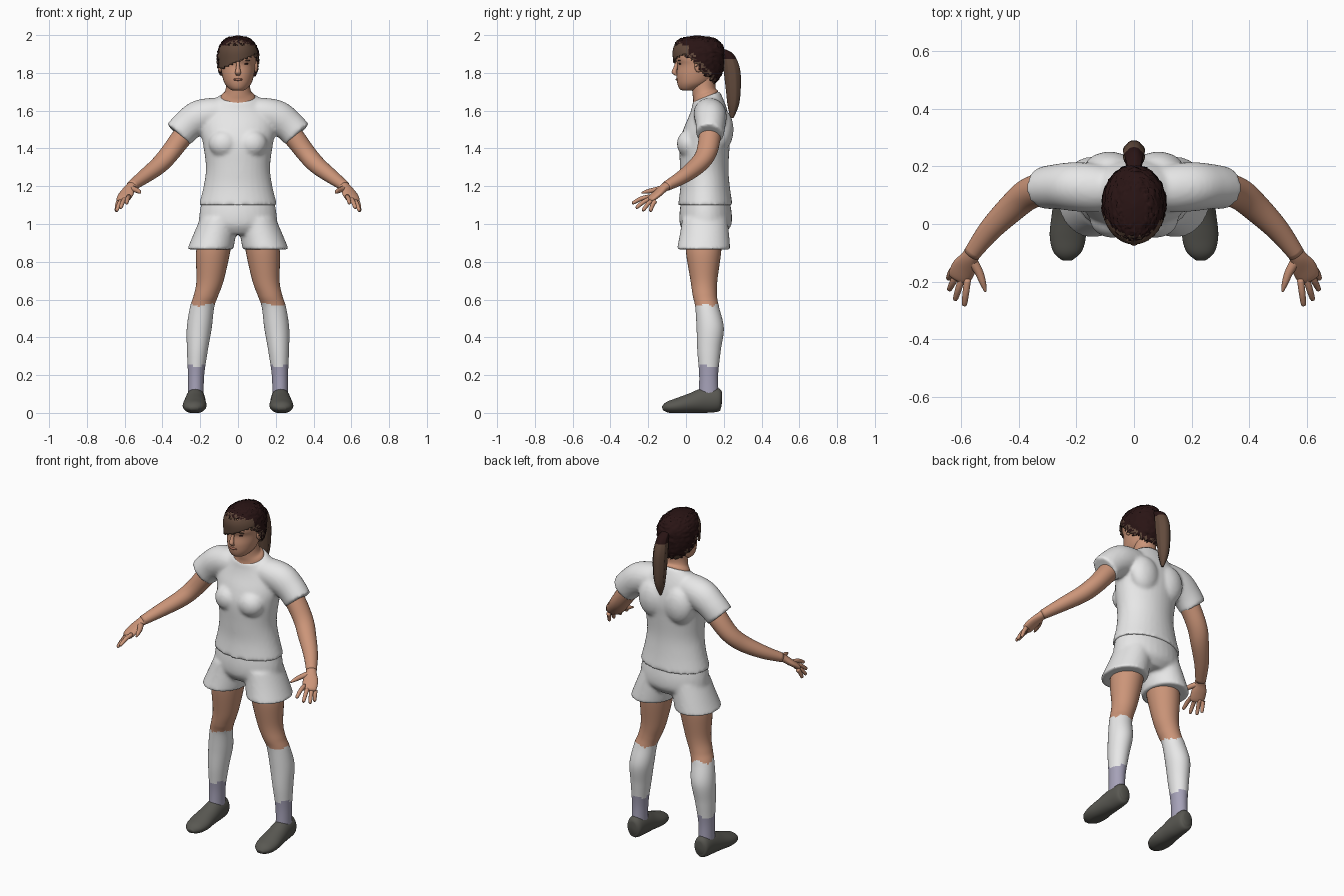
import bpy, bmesh, math, random
from mathutils import Vector, Matrix

random.seed(4)
if "Cube" in bpy.data.objects:
    bpy.data.objects.remove(bpy.data.objects["Cube"])


def material(name, *rgb):
    m = bpy.data.materials.new(name)
    m.use_nodes = True
    m.diffuse_color = (*rgb, 1)
    m.node_tree.nodes["Principled BSDF"].inputs["Base Color"].default_value = (*rgb, 1)
    return m


SKIN = material("skin", .60, .30, .19)
WHITE = material("white cloth", .80, .80, .80)
LAVENDER = material("lavender sock", .38, .36, .48)
SHOE = material("dark grey shoe", .10, .098, .085)
DARK = material("dark hair", .022, .007, .007)
BROWN = material("brown hair", .12, .068, .045)
LIP = material("lip", .42, .17, .11)


def catmull(a, b, c, d, t):
    return [.5 * (2*q + (r-p)*t + (2*p - 5*q + 4*r - s)*t*t + (3*q - p - 3*r + s)*t**3)
            for p, q, r, s in zip(a, b, c, d)]


def loft(bm, stations, side=1, seg=32, sub=5, upright=False):
    """Stations are x, y, z, radius across, radius deep, tilt; rings are level when upright."""
    st = [tuple(s) + (0,) * (6 - len(s)) for s in stations]
    pts = []
    for i in range(len(st) - 1):
        quad = st[max(i-1, 0)], st[i], st[i+1], st[min(i+2, len(st)-1)]
        pts += [catmull(*quad, k / sub) for k in range(sub)]
    pts.append(st[-1])
    rings = []
    for i, p in enumerate(pts):
        c, u, v = Vector(p[:3]), Vector((1, 0, p[5] * 0)), Vector((0, 1, p[5]))
        if not upright:
            t = Vector(pts[min(i+1, len(pts)-1)][:3]) - Vector(pts[max(i-1, 0)][:3])
            u = t.cross(Vector((0, 0, 1))).normalized()
            v = u.cross(t).normalized()
        ring = []
        for k in range(seg):
            a = math.tau * k / seg
            q = c + u * max(p[3], .002) * math.cos(a) + v * max(p[4], .002) * math.sin(a)
            ring.append(bm.verts.new((q.x * side, q.y, q.z)))
        rings.append(ring)
    for r, s in zip(rings, rings[1:]):
        for k in range(seg):
            n = (k + 1) % seg
            bm.faces.new((r[k], r[n], s[n], s[k]))
    bm.faces.new(rings[0])
    bm.faces.new(rings[-1])


def slices(rows):
    """Turn rows of z, half width, front y, back y, tilt into stations."""
    return [(0, (r[2]+r[3])/2, r[0], r[1], (r[3]-r[2])/2, *r[4:]) for r in rows]


def ball(bm, centre, radii):
    mat = Matrix.Translation(centre) @ Matrix.Diagonal((*radii, 1))
    bmesh.ops.create_uvsphere(bm, u_segments=20, v_segments=12, radius=1, matrix=mat)


def finish(name, bm, mats, rule=None, voxel=0):
    bmesh.ops.recalc_face_normals(bm, faces=bm.faces[:])
    for f in bm.faces:
        f.smooth = True
        if rule:
            f.material_index = rule(f.calc_center_median())
    me = bpy.data.meshes.new(name)
    bm.to_mesh(me)
    bm.free()
    for m in mats:
        me.materials.append(m)
    ob = bpy.data.objects.new(name, me)
    bpy.context.collection.objects.link(ob)
    if voxel:
        mod = ob.modifiers.new("fuse", "REMESH")
        mod.mode, mod.voxel_size, mod.use_smooth_shade = "VOXEL", voxel, True
        mod = ob.modifiers.new("soften", "SMOOTH")
        mod.factor, mod.iterations = .5, 6
    return ob


# Shirt: torso, chest and sleeves fused into one cloth
bm = bmesh.new()
loft(bm, slices([(1.10, .208, -.042, .247), (1.2, .182, -.03, .232), (1.3, .17, -.032, .225),
                 (1.42, .185, -.035, .232), (1.5, .2, -.015, .237), (1.58, .19, .015, .222, .1),
                 (1.635, .15, .03, .2, .25), (1.675, .1, .035, .178, .4)]), upright=True)
for s in (1, -1):
    ball(bm, (s*.075, .02, 1.425), (.08, .069, .075))
    ball(bm, (s*.085, .19, 1.5), (.09, .062, .11))
    loft(bm, [(.06, .12, 1.59, .075, .075), (.14, .125, 1.585, .085, .083),
              (.21, .13, 1.563, .085, .09), (.27, .13, 1.52, .078, .084),
              (.315, .125, 1.473, .074, .082)], s)
finish("shirt", bm, [WHITE], voxel=.01)

# Shorts: hips and two flared legs
bm = bmesh.new()
loft(bm, slices([(1.13, .19, -.025, .23), (1.05, .205, -.035, .243), (.99, .2, -.03, .238),
                 (.945, .13, .0, .2)]), upright=True)
for s in (1, -1):
    loft(bm, [(.1, .1, 1.03, .1, .12), (.122, .098, .95, .112, .13),
              (.147, .093, .865, .123, .142)], s, upright=True)
finish("shorts", bm, [WHITE], voxel=.01)


def leg_colour(c):
    a = math.atan2(c.y - .12, abs(c.x) - .21)
    z = c.z + .008 * math.sin(3 * a) + random.uniform(-.005, .005)
    return 0 if z > .572 else 1 if z > .25 else 2


for s, word in ((1, "left"), (-1, "right")):
    # Leg with long sock
    bm = bmesh.new()
    loft(bm, [(.115, .095, .95, .085, .095), (.132, .093, .85, .09, .093),
              (.148, .095, .7, .072, .071), (.17, .1, .62, .065, .064),
              (.19, .112, .56, .064, .063), (.205, .128, .45, .066, .072),
              (.215, .122, .33, .055, .062), (.222, .12, .2, .043, .05),
              (.224, .12, .09, .042, .053)], s, sub=9, upright=True)
    finish(word + "_leg", bm, [SKIN, WHITE, LAVENDER], leg_colour)

    # Shoe, flattened underneath
    bm = bmesh.new()
    loft(bm, [(.224, .19, .07, .025, .035), (.224, .172, .07, .045, .062),
              (.225, .1, .066, .052, .066), (.228, .03, .052, .058, .053),
              (.23, -.04, .038, .063, .042), (.232, -.095, .03, .05, .03),
              (.232, -.124, .022, .02, .012)], s)
    for v in bm.verts:
        v.co.z = max(v.co.z, .012 * (v.co.y < -.1) if v.co.y < -.115 else 0)
    finish(word + "_shoe", bm, [SHOE])

    # Arm
    bm = bmesh.new()
    loft(bm, [(.22, .13, 1.55, .06, .06), (.3, .125, 1.455, .058, .055),
              (.365, .105, 1.37, .055, .05), (.42, .06, 1.31, .05, .046),
              (.5, -.02, 1.248, .04, .037), (.565, -.105, 1.2, .029, .026)], s)
    # Palm
    loft(bm, [(.55, -.085, 1.21, .03, .026), (.57, -.115, 1.193, .03, .022),
              (.59, -.15, 1.162, .042, .019), (.607, -.185, 1.133, .04, .016),
              (.612, -.195, 1.125, .03, .008)], s, seg=20)
    # Fingers and thumb
    for i, tip in enumerate([(.59, -.285, 1.11), (.622, -.265, 1.085),
                             (.643, -.23, 1.07), (.645, -.19, 1.067)]):
        base = Vector((.578, -.19, 1.145)).lerp(Vector((.632, -.163, 1.122)), i / 3)
        tip = Vector(tip)
        mid = base.lerp(tip, .5) + Vector((0, 0, .007))
        near = base.lerp(tip, .93)
        loft(bm, [(*base, .012, .012), (*mid, .0115, .0115), (*near, .009, .009),
                  (*tip, .003, .003)], s, seg=12, sub=3)
    loft(bm, [(.567, -.12, 1.19, .018, .016), (.54, -.165, 1.18, .015, .014),
              (.525, -.205, 1.172, .011, .011), (.516, -.235, 1.165, .004, .004)], s, seg=12)
    finish(word + "_arm", bm, [SKIN])

    # Eye, brow and ear
    bm = bmesh.new()
    ball(bm, (s*.04, -.031, 1.848), (.015, .008, .005))
    finish(word + "_eye", bm, [DARK])
    bm = bmesh.new()
    ball(bm, (s*.042, -.034, 1.866), (.021, .009, .004))
    finish(word + "_brow", bm, [BROWN])
    bm = bmesh.new()
    ball(bm, (s*.094, .065, 1.835), (.012, .02, .032))
    finish(word + "_ear", bm, [SKIN])

# Neck
bm = bmesh.new()
loft(bm, slices([(1.62, .1, .03, .17, .35), (1.676, .09, .038, .17, .4),
                 (1.7, .07, .035, .158, .25), (1.74, .062, .03, .155), (1.8, .062, .03, .16)]),
     upright=True)
finish("neck", bm, [SKIN])

# Head with nose
bm = bmesh.new()
loft(bm, slices([(1.706, .025, -.015, .04), (1.715, .045, -.034, .07), (1.745, .071, -.046, .125),
                 (1.79, .085, -.05, .16), (1.84, .092, -.045, .18), (1.875, .096, -.056, .185),
                 (1.92, .095, -.052, .185), (1.96, .07, -.025, .155), (1.98, .03, .03, .1)]),
     upright=True)
loft(bm, [(0, -.043, 1.865, .008, .01), (0, -.055, 1.83, .01, .011), (0, -.062, 1.802, .015, .014),
          (0, -.05, 1.786, .01, .008)], seg=16, upright=True)
finish("head", bm, [SKIN])
bm = bmesh.new()
ball(bm, (0, -.045, 1.765), (.025, .011, .007))
finish("mouth", bm, [LIP])

# Cropped hair with a swept fringe
bm = bmesh.new()
loft(bm, slices([(1.74, .07, -.05, .15), (1.79, .1, -.06, .187), (1.86, .111, -.068, .203),
                 (1.92, .107, -.07, .203), (1.965, .083, -.05, .178), (1.987, .052, -.015, .135),
                 (1.998, .005, .05, .07)]), seg=64, sub=8, upright=True)


def fringe(c):
    return c.y < .015 and 1.86 + .4 * c.x < c.z < 1.945


cut = []
for f in bm.faces:
    c = f.calc_center_median()
    if not fringe(c) and c.z < 1.895 - c.y + random.uniform(-.012, .012):
        cut.append(f)
bmesh.ops.delete(bm, geom=cut, context="FACES")
for v in bm.verts:
    if not fringe(v.co) and v.co.z < 1.99:
        v.co += Vector([random.uniform(-.004, .004) for _ in range(3)])


def hair_colour(c):
    edge = c.z < 1.935 - c.y and random.random() < .5
    return 1 if fringe(c) or edge else 0


hair = finish("hair", bm, [DARK, BROWN], hair_colour)
hair.modifiers.new("thickness", "SOLIDIFY").thickness = .01

# Ponytail, ridged like strands
bm = bmesh.new()
loft(bm, [(0, .185, 1.925, .022, .025), (0, .222, 1.895, .032, .033), (0, .242, 1.82, .04, .044),
          (0, .25, 1.72, .038, .04), (0, .25, 1.63, .028, .03), (0, .243, 1.56, .006, .008)],
     seg=24, sub=6, upright=True)
for i, v in enumerate(bm.verts):
    if i % 3 == 0:
        v.co.x *= .86
finish("ponytail", bm, [DARK, BROWN], lambda c: 1 if c.z < 1.875 else 0)
